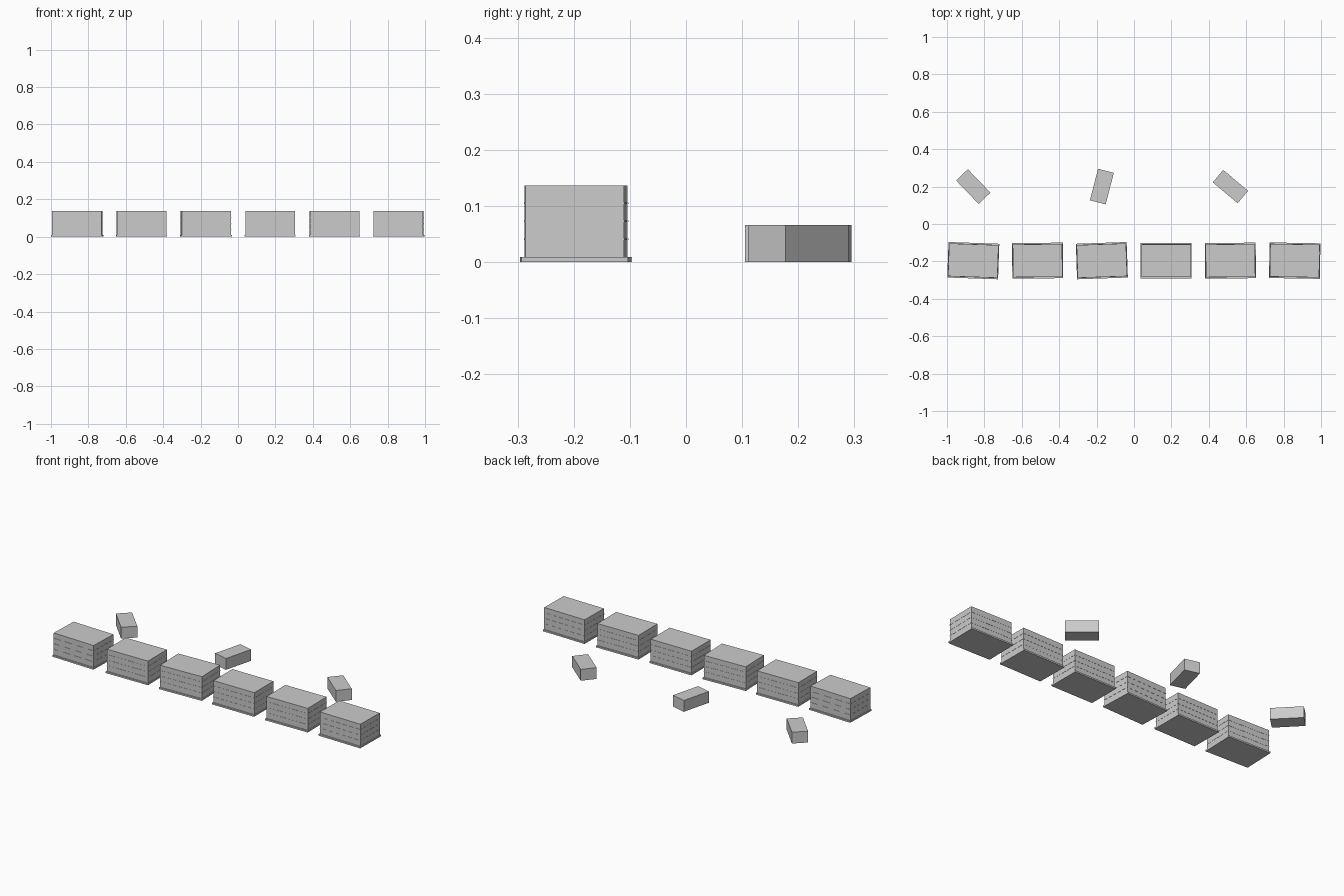
import bpy
import math
from mathutils import Matrix

if "Cube" in bpy.data.objects:
    bpy.data.objects.remove(bpy.data.objects["Cube"])

grey = bpy.data.materials.new("concrete_grey")
grey.diffuse_color = (0.6, 0.6, 0.6, 1)
grey.use_nodes = True
grey.node_tree.nodes["Principled BSDF"].inputs["Base Color"].default_value = grey.diffuse_color


def box(name, size, x, y, z0, angle):
    """Box standing on z0, turned about its own vertical axis."""
    bpy.ops.mesh.primitive_cube_add(size=1)
    ob = bpy.context.object
    ob.name = name
    ob.data.transform(Matrix.Diagonal((*size, 1)))
    ob.location = (x, y, z0 + size[2] / 2)
    ob.rotation_euler.z = math.radians(angle)
    ob.data.materials.append(grey)
    return ob


PITCH = 0.3437
ROW_Y, LOOSE_Y = -0.196, 0.2
BASE_H, COURSE_H, SEAM_H = 0.009, 0.032, 0.003

# Row of stacked blocks: base slab, body and three thin seam bands
for i, turn in enumerate((-2, 0.6, 2, 0, 0.6, -1)):
    x = (i - 2.5) * PITCH
    box(f"base_slab_{i + 1}", (0.272, 0.19, BASE_H), x, ROW_Y, 0, turn)
    box(f"block_body_{i + 1}", (0.264, 0.175, 4 * COURSE_H), x, ROW_Y, BASE_H, turn)
    for k in (1, 2, 3):
        z = BASE_H + k * COURSE_H - SEAM_H / 2
        box(f"seam_band_{i + 1}_{k}", (0.266, 0.177, SEAM_H), x, ROW_Y, z, turn)

# Loose blocks lying behind every second stack
for i, turn in ((0, -46), (2, 75.5), (4, -40)):
    x = (i - 2.5) * PITCH
    box(f"loose_block_{i // 2 + 1}", (0.174, 0.087, 0.066), x, LOOSE_Y, 0, turn)
